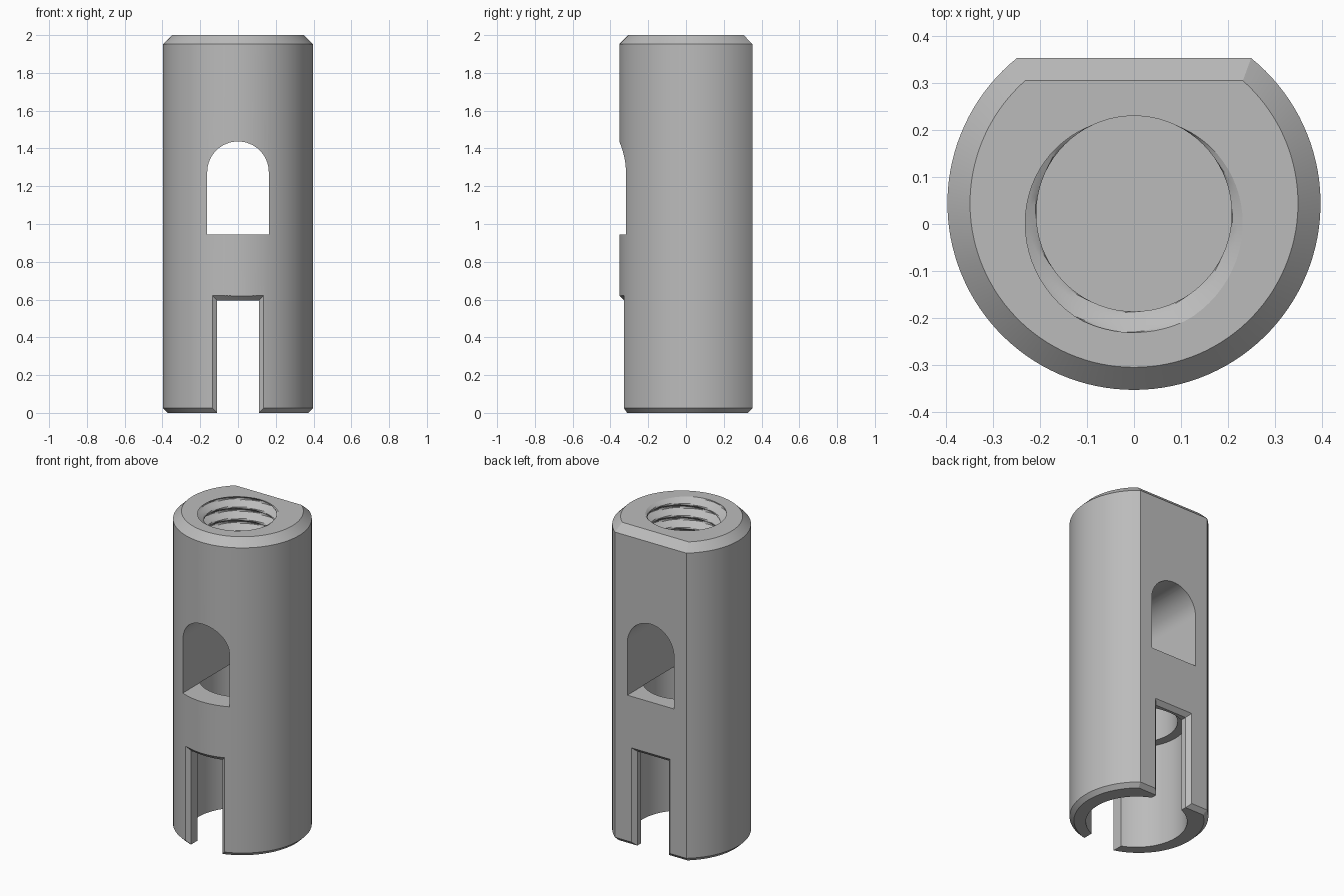
import bpy, bmesh, math

if "Cube" in bpy.data.objects:
    bpy.data.objects.remove(bpy.data.objects["Cube"])

R, CY, FLAT = 0.397, 0.044, 0.309      # body radius, axis offset in y, axis-to-flat distance
BORE_Y = 0.022                         # axis of the bores
grey = bpy.data.materials.new("mid_grey")
grey.diffuse_color = (0.5, 0.5, 0.5, 1)
grey.use_nodes = True
grey.node_tree.nodes["Principled BSDF"].inputs["Base Color"].default_value = grey.diffuse_color


def loft(name, rings):
    """Closed solid through rings with equal point counts."""
    bm = bmesh.new()
    vs = [[bm.verts.new(p) for p in ring] for ring in rings]
    n = len(vs[0])
    for a, b in zip(vs, vs[1:]):
        for i in range(n):
            j = (i + 1) % n
            bm.faces.new((a[i], a[j], b[j], b[i]))
    bm.faces.new(vs[0][::-1])
    bm.faces.new(vs[-1])
    bmesh.ops.recalc_face_normals(bm, faces=bm.faces)
    me = bpy.data.meshes.new(name)
    bm.to_mesh(me)
    bm.free()
    me.materials.append(grey)
    ob = bpy.data.objects.new(name, me)
    bpy.context.collection.objects.link(ob)
    return ob


def body_ring(z, inset):
    r, f = R - inset, FLAT - inset
    a0 = math.pi - math.asin(f / r)
    a1 = 2 * math.pi + math.asin(f / r)
    n = 96
    return [(r * math.cos(a0 + (a1 - a0) * i / n),
             CY + r * math.sin(a0 + (a1 - a0) * i / n), z) for i in range(n + 1)]


def circle(r, z, n=96):
    return [(r * math.cos(2 * math.pi * i / n),
             BORE_Y + r * math.sin(2 * math.pi * i / n), z) for i in range(n)]


# body with a back flat and chamfered ends
body = loft("slotted_sleeve", [body_ring(0, 0.025), body_ring(0.025, 0),
                               body_ring(1.952, 0), body_ring(2.0, 0.048)])
cutters = []

# lower bores
cutters.append(loft("wide_bore", [circle(0.29, -0.1), circle(0.29, 0.66)]))
cutters.append(loft("narrow_bore", [circle(0.235, 0.6), circle(0.235, 0.946)]))

# arched window through the body
W, Z0, ZC = 0.163, 0.945, 1.274
arch = [(-W, Z0), (W, Z0)] + [(W * math.cos(math.pi * i / 32), ZC + W * math.sin(math.pi * i / 32))
                              for i in range(33)]
cutters.append(loft("window", [[(x, y, z) for x, z in arch] for y in (-0.6, 0.6)]))

# bottom slot through the body
slot = [(-0.11, -0.1), (0.11, -0.1), (0.11, 0.595), (-0.11, 0.595)]
cutters.append(loft("slot", [[(x, y, z) for x, z in slot] for y in (-0.6, 0.6)]))


# flared cutters that chamfer the outer edges of the slot, front and back
def flare_ring(t, front):
    w, top = 0.11 + 0.025 * t, 0.595 + 0.025 * t
    xs = [w - 2 * w * i / 16 for i in range(17)]
    pts = [(-w, -0.1), (w, -0.1)] + [(x, top) for x in xs]
    d = 0.025 * (1 - t)
    if front:
        return [(x, CY - math.sqrt(R * R - x * x) + d, z) for x, z in pts]
    return [(x, CY + FLAT - d, z) for x, z in pts]


for front in (True, False):
    cutters.append(loft("slot_chamfer", [flare_ring(-0.2, front), flare_ring(2, front)]))

# threaded blind hole in the top
PITCH, ROWS = 0.075, 12


def thread_ring(z):
    ring = []
    for i in range(72):
        a = 2 * math.pi * i / 72
        ph = ((z - 2.0) / PITCH - (a + math.pi / 2) / (2 * math.pi)) % 1.0
        tri = abs(2 * ph - 1)                        # 1 at the groove, 0 at the crest
        r = 0.208 + 0.045 * min(1, max(0, (tri - 0.15) / 0.7))
        ring.append((r * math.cos(a), BORE_Y + r * math.sin(a), z))
    return ring


cutters.append(loft("thread", [thread_ring(1.5 + PITCH / ROWS * k) for k in range(83)]))

# cut everything out of the body
bpy.context.view_layer.objects.active = body
body.select_set(True)
for c in cutters:
    m = body.modifiers.new(c.name, 'BOOLEAN')
    m.operation, m.solver, m.object = 'DIFFERENCE', 'EXACT', c
    bpy.ops.object.modifier_apply(modifier=m.name)
for c in cutters:
    bpy.data.objects.remove(c, do_unlink=True)
bpy.ops.object.shade_smooth_by_angle(angle=math.radians(25))
